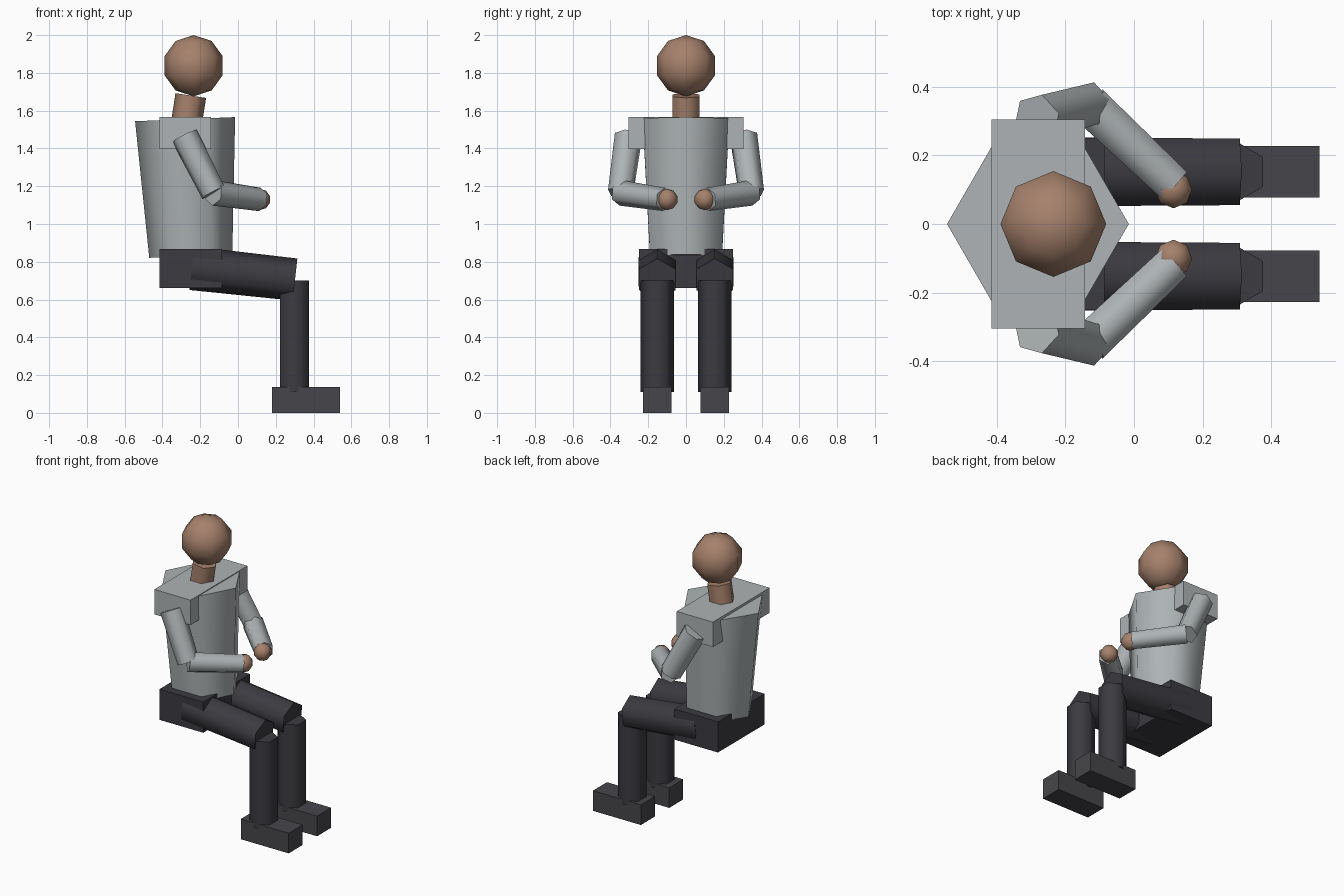
import bpy
import math
from mathutils import Vector

default = bpy.data.objects.get("Cube")
if default:
    bpy.data.objects.remove(default, do_unlink=True)


def make_material(name, rgb):
    mat = bpy.data.materials.new(name)
    mat.use_nodes = True
    colour = (*rgb, 1.0)
    mat.diffuse_color = colour
    mat.node_tree.nodes["Principled BSDF"].inputs["Base Color"].default_value = colour
    return mat


skin = make_material("skin", (0.38, 0.22, 0.15))
shirt = make_material("grey shirt", (0.42, 0.45, 0.46))
trousers = make_material("dark trousers", (0.045, 0.043, 0.052))
shoes = make_material("charcoal shoes", (0.062, 0.060, 0.068))


def finish(name, mat):
    obj = bpy.context.object
    obj.name = name
    obj.data.materials.append(mat)
    return obj


def box(name, low, high, mat):
    low, high = Vector(low), Vector(high)
    bpy.ops.mesh.primitive_cube_add(size=1, location=(low + high) / 2)
    obj = finish(name, mat)
    obj.scale = high - low
    bpy.ops.object.transform_apply(location=False, rotation=False, scale=True)


def limb(name, start, end, r_start, r_end, mat):
    """Six-sided tapered tube between two joints, with soft sides and sharp ends."""
    start, end = Vector(start), Vector(end)
    axis = end - start
    bpy.ops.mesh.primitive_cone_add(
        vertices=6, radius1=r_start, radius2=r_end, depth=axis.length,
        location=(start + end) / 2, rotation=axis.to_track_quat("Z", "Y").to_euler())
    finish(name, mat)
    bpy.ops.object.shade_smooth_by_angle(angle=math.radians(70))


def ball(name, centre, radius, mat):
    bpy.ops.mesh.primitive_uv_sphere_add(segments=8, ring_count=5, radius=radius, location=centre)
    finish(name, mat)
    bpy.ops.object.shade_smooth()


# Head, neck and trunk
ball("head", (-0.235, 0, 1.838), 0.162, skin)
limb("neck", (-0.278, 0, 1.50), (-0.25, 0, 1.68), 0.082, 0.082, skin)
limb("torso", (-0.25, 0, 0.83), (-0.28, 0, 1.555), 0.22, 0.265, shirt)
box("shoulders", (-0.415, -0.305, 1.397), (-0.143, 0.305, 1.566), shirt)
box("hips", (-0.415, -0.25, 0.66), (-0.086, 0.25, 0.868), trousers)

# Arms and legs on both sides
for side, s in (("left", 1), ("right", -1)):
    # Arms bent forward with the hands near the middle
    elbow = (-0.13, s * 0.347, 1.165)
    wrist = (0.115, s * 0.115, 1.13)
    limb(side + "_upper_arm", (-0.283, s * 0.305, 1.465), elbow, 0.075, 0.069, shirt)
    limb(side + "_forearm", elbow, wrist, 0.068, 0.062, shirt)
    ball(side + "_hand", (0.115, s * 0.1, 1.13), 0.057, skin)

    # Seated legs
    y = s * 0.152
    limb(side + "_thigh", (-0.245, y, 0.766), (0.302, y, 0.706), 0.116, 0.112, trousers)
    limb(side + "_shin", (0.299, y, 0.70), (0.299, y, 0.11), 0.088, 0.088, trousers)
    box(side + "_shoe", (0.18, y - 0.075, 0), (0.54, y + 0.075, 0.137), shoes)
